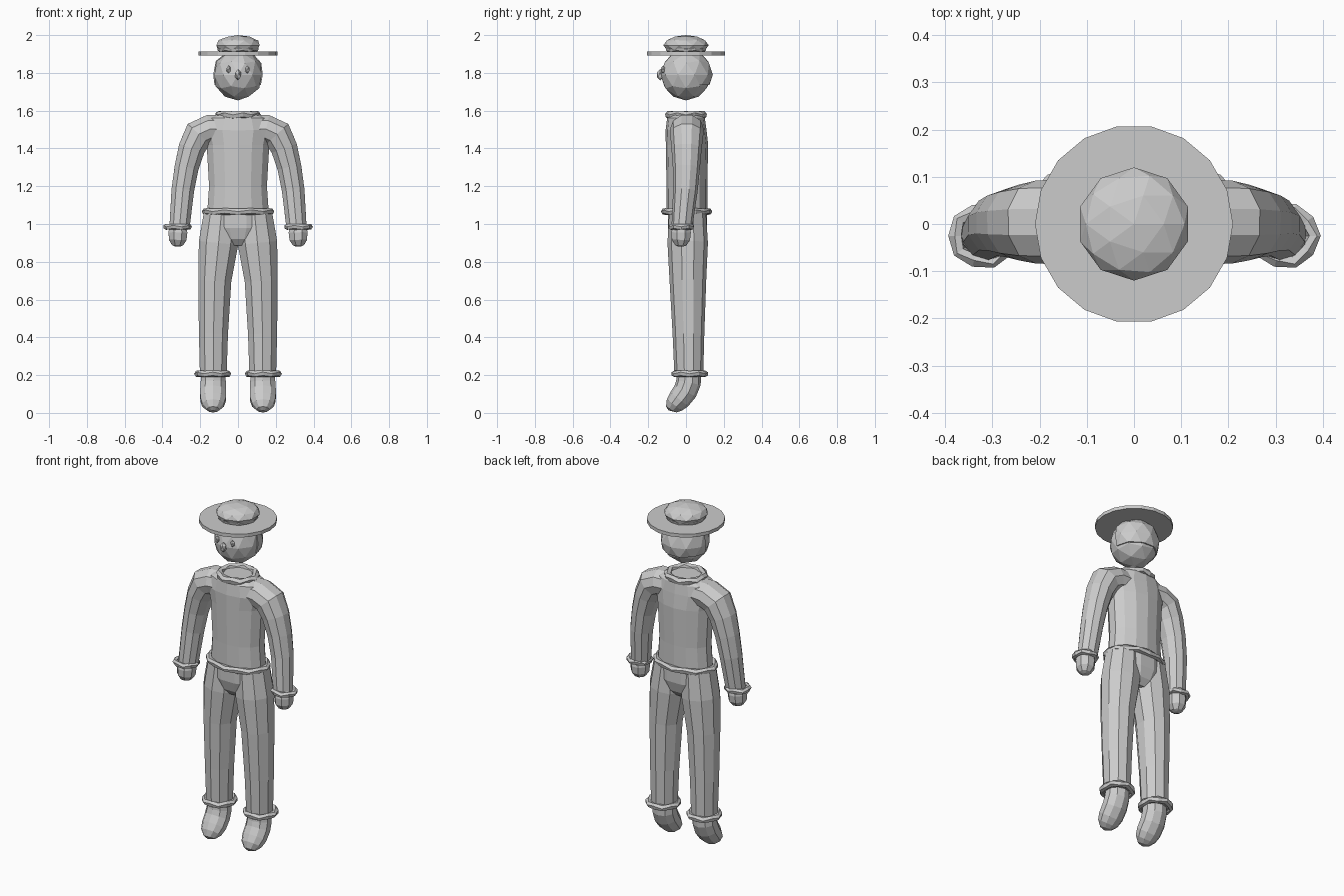
import bpy, bmesh, math
from mathutils import Vector, Matrix

if "Cube" in bpy.data.objects:
    bpy.data.objects.remove(bpy.data.objects["Cube"])

grey = bpy.data.materials.new("plain_grey")
grey.diffuse_color = (0.6, 0.6, 0.6, 1)
grey.use_nodes = True
grey.node_tree.nodes["Principled BSDF"].inputs["Base Color"].default_value = grey.diffuse_color


def finish(bm, name):
    bmesh.ops.recalc_face_normals(bm, faces=bm.faces)
    me = bpy.data.meshes.new(name)
    bm.to_mesh(me)
    bm.free()
    me.materials.append(grey)
    ob = bpy.data.objects.new(name, me)
    bpy.context.collection.objects.link(ob)
    return ob


def loft(name, rings, n=10, side=1):
    """Closed tube through rings (x, y, z, rx, ry), tilted along its path in x/z."""
    bm = bmesh.new()
    loops = []
    cs = [Vector(r[:3]) for r in rings]
    for i, (x, y, z, rx, ry) in enumerate(rings):
        d = cs[min(i + 1, len(cs) - 1)] - cs[max(i - 1, 0)]
        d.normalize()
        u = Vector((-d.z, 0, d.x)).normalized()
        v = d.cross(u)
        loop = []
        for k in range(n):
            a = 2 * math.pi * (k + 0.5) / n
            p = cs[i] + u * rx * math.cos(a) + v * ry * math.sin(a)
            loop.append(bm.verts.new((p.x * side, p.y, p.z)))
        loops.append(loop)
    for a, b in zip(loops, loops[1:]):
        for k in range(n):
            j = (k + 1) % n
            bm.faces.new((a[k], a[j], b[j], b[k]))
    bm.faces.new(loops[0])
    bm.faces.new(loops[-1])
    return finish(bm, name)


def ball(name, c, r, sub=2, cuts=()):
    """Faceted ellipsoid, optionally trimmed by planes (point, removed direction)."""
    bm = bmesh.new()
    bmesh.ops.create_icosphere(bm, subdivisions=sub, radius=1)
    bmesh.ops.transform(bm, matrix=Matrix.Translation(c) @ Matrix.Diagonal((*r, 1)), verts=bm.verts)
    for co, no in cuts:
        g = bm.verts[:] + bm.edges[:] + bm.faces[:]
        out = bmesh.ops.bisect_plane(bm, geom=g, plane_co=co, plane_no=no, clear_outer=True)
        edges = [e for e in out["geom_cut"] if isinstance(e, bmesh.types.BMEdge)]
        bmesh.ops.edgeloop_fill(bm, edges=edges)
    return finish(bm, name)


def band(name, c, rx, ry, t, n=14, m=6, tilt=0.0):
    """Rolled hem: elliptical ring with a thick round section."""
    bm = bmesh.new()
    vs = []
    for i in range(n):
        a = 2 * math.pi * i / n
        row = []
        for k in range(m):
            b = 2 * math.pi * (k + 0.5 * (i % 2)) / m
            o = t * math.cos(b)
            x, y = (rx + o) * math.cos(a), (ry + o) * math.sin(a)
            row.append(bm.verts.new((c[0] + x, c[1] + y, c[2] + t * math.sin(b) + tilt * x)))
        vs.append(row)
    for i in range(n):
        for k in range(m):
            p, q, j = vs[i], vs[(i + 1) % n], (k + 1) % m
            bm.faces.new((p[k], q[k], q[j], p[j]))
    return finish(bm, name)


def merge(base, parts):
    """Weld overlapping parts into one skin."""
    for p in parts:
        mod = base.modifiers.new("weld", 'BOOLEAN')
        mod.operation = 'UNION'
        mod.solver = 'EXACT'
        mod.object = p
    dg = bpy.context.evaluated_depsgraph_get()
    me = bpy.data.meshes.new_from_object(base.evaluated_get(dg))
    base.modifiers.clear()
    base.data = me
    for p in parts:
        bpy.data.objects.remove(p)


# Head with face details and the hair at the back
ball("head", (0, 0, 1.79), (0.132, 0.135, 0.136))
ball("hair", (0, 0.003, 1.79), (0.138, 0.139, 0.14),
     cuts=[((0, 0, 0), (0, -1, 0)), ((0, 0, 1.735), (0, 0, -1)), ((0, 0, 1.895), (0, 0, 1))])
ball("nose", (0, -0.137, 1.79), (0.018, 0.02, 0.03), 1)
for s, side in ((1, "left"), (-1, "right")):
    ball(side + "_eye", (0.05 * s, -0.122, 1.818), (0.013, 0.012, 0.021), 1)

# Hat: flat brim and soft crown
bm = bmesh.new()
bmesh.ops.create_cone(bm, cap_ends=True, segments=18, radius1=0.21, radius2=0.21, depth=0.02,
                      matrix=Matrix.Translation((0, 0, 1.902)) @ Matrix.Rotation(math.pi / 2, 4, 'Z'))
finish(bm, "hat_brim")
ball("hat_crown", (0, 0, 1.946), (0.12, 0.12, 0.054))
band("hat_band", (0, 0, 1.926), 0.095, 0.095, 0.015)

# Sweater: torso with sleeves
torso = loft("sweater", [
    (0, 0.005, 1.05, 0.168, 0.108), (0, 0.005, 1.2, 0.157, 0.108),
    (0, 0.005, 1.42, 0.17, 0.112), (0, 0, 1.5, 0.19, 0.108),
    (0, 0, 1.56, 0.165, 0.1), (0, 0, 1.582, 0.11, 0.09)], 14)
sleeves = [loft("sleeve", [
    (0.06, 0.005, 1.505, 0.075, 0.085), (0.15, 0.005, 1.502, 0.08, 0.09),
    (0.208, 0.004, 1.475, 0.084, 0.088), (0.245, 0.003, 1.40, 0.074, 0.08),
    (0.272, 0.002, 1.30, 0.067, 0.072), (0.292, -0.003, 1.18, 0.063, 0.065),
    (0.310, -0.022, 0.98, 0.056, 0.055)], 10, s) for s in (1, -1)]
merge(torso, sleeves)
band("collar", (0, 0, 1.578), 0.1, 0.092, 0.021)
band("waist_hem", (0, 0.003, 1.066), 0.174, 0.118, 0.018, 16)

# Trousers: hips with two legs
hips = loft("trousers", [
    (0, 0.008, 0.885, 0.07, 0.06), (0, 0.008, 0.92, 0.13, 0.09),
    (0, 0.008, 0.98, 0.175, 0.108), (0, 0.008, 1.06, 0.176, 0.108)], 12)
legs = [loft("leg", [
    (0.088, 0.008, 1.052, 0.098, 0.098), (0.103, 0.009, 0.9, 0.110, 0.107),
    (0.123, 0.01, 0.7, 0.092, 0.097), (0.13, 0.013, 0.42, 0.081, 0.084),
    (0.131, 0.015, 0.195, 0.074, 0.076)], 10, s) for s in (1, -1)]
merge(hips, legs)

for s, side in ((1, "left"), (-1, "right")):
    # Cuffs
    band(side + "_sleeve_cuff", (0.32 * s, -0.025, 0.985), 0.06, 0.055, 0.016, 10)
    band(side + "_trouser_cuff", (0.134 * s, 0.02, 0.207), 0.08, 0.08, 0.018, 12)
    # Mitten hand
    loft(side + "_hand", [
        (0.318, -0.025, 1.0, 0.047, 0.045), (0.318, -0.026, 0.955, 0.054, 0.056),
        (0.319, -0.027, 0.915, 0.05, 0.052), (0.32, -0.028, 0.888, 0.032, 0.032),
        (0.32, -0.028, 0.88, 0.012, 0.012)], 8, s)
    # Foot drooping forward
    loft(side + "_foot", [
        (0.13, 0.016, 0.215, 0.066, 0.064), (0.131, 0.013, 0.16, 0.07, 0.066),
        (0.132, -0.004, 0.115, 0.072, 0.064), (0.132, -0.036, 0.072, 0.071, 0.06),
        (0.132, -0.062, 0.042, 0.06, 0.05), (0.132, -0.078, 0.018, 0.034, 0.032),
        (0.132, -0.08, 0.01, 0.012, 0.012)], 10, s)
